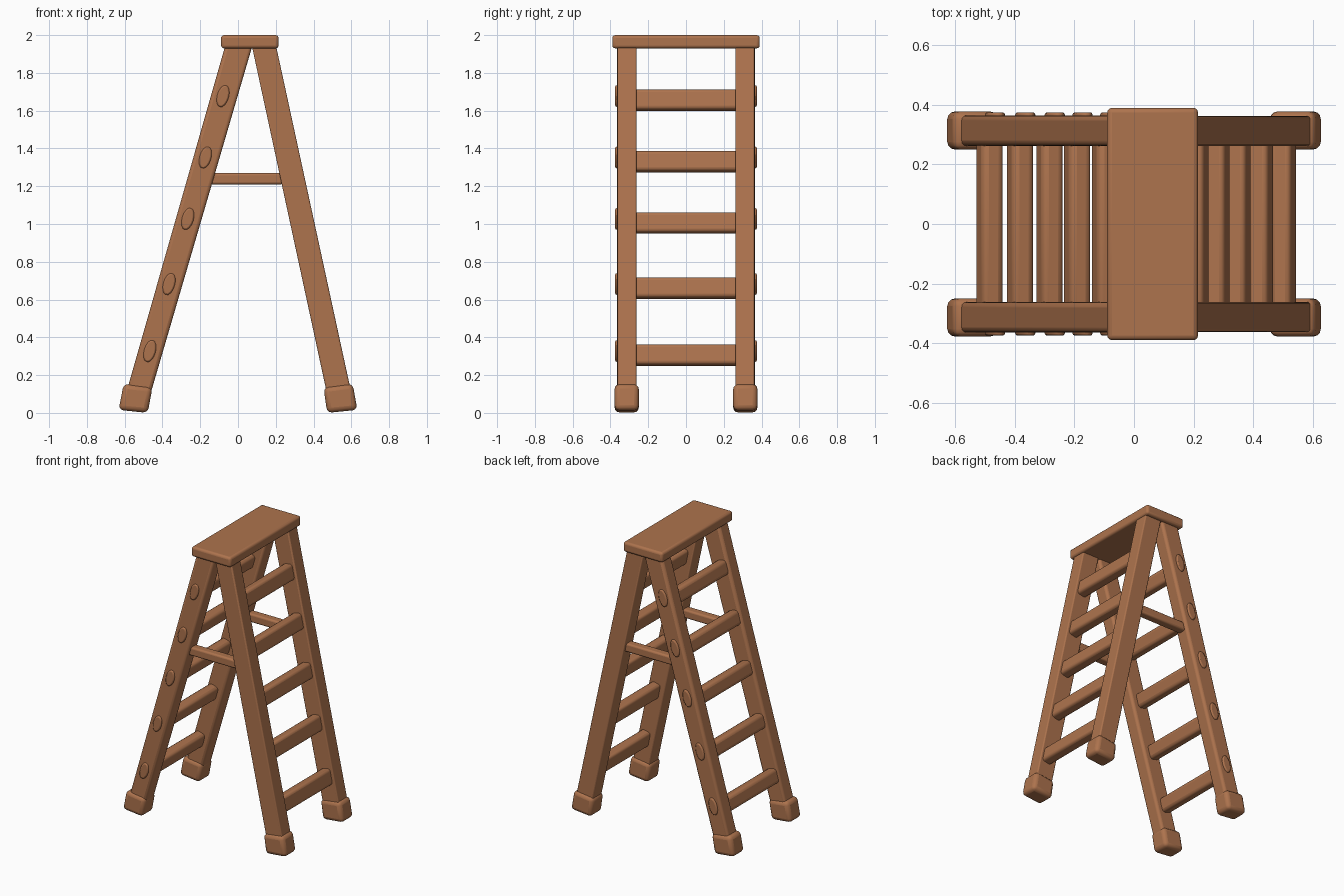
import bpy, bmesh, math

if "Cube" in bpy.data.objects:
    bpy.data.objects.remove(bpy.data.objects["Cube"])

wood = bpy.data.materials.new("warm brown wood")
wood.diffuse_color = (0.42, 0.172, 0.075, 1)
wood.use_nodes = True
wood.node_tree.nodes["Principled BSDF"].inputs["Base Color"].default_value = wood.diffuse_color


def prism(name, pts, y0, y1, bevel, segments=3, mirror=False):
    """Extrude an xz outline along y, round its edges, optionally mirror in y."""
    bm = bmesh.new()
    a = [bm.verts.new((x, y0, z)) for x, z in pts]
    b = [bm.verts.new((x, y1, z)) for x, z in pts]
    n = len(pts)
    bm.faces.new(a)
    bm.faces.new(b[::-1])
    for i in range(n):
        j = (i + 1) % n
        bm.faces.new((a[j], a[i], b[i], b[j]))
    bmesh.ops.recalc_face_normals(bm, faces=bm.faces)
    me = bpy.data.meshes.new(name)
    bm.to_mesh(me)
    bm.free()
    me.materials.append(wood)
    ob = bpy.data.objects.new(name, me)
    bpy.context.collection.objects.link(ob)
    if bevel:
        m = ob.modifiers.new("round", 'BEVEL')
        m.width = bevel
        m.segments = segments
        m.limit_method = 'ANGLE'
        m.angle_limit = math.radians(40)
    if mirror:
        ob.modifiers.new("mirror", 'MIRROR').use_axis = (False, True, False)
    bpy.ops.object.select_all(action='DESELECT')
    ob.select_set(True)
    bpy.context.view_layer.objects.active = ob
    bpy.ops.object.shade_smooth_by_angle(angle=math.radians(35))
    return ob


def tilted(cx, cz, w, h, ang, oval=False):
    """Rectangle or oval outline, leaning by ang from vertical."""
    if oval:
        base = [(w / 2 * math.cos(t), h / 2 * math.sin(t))
                for t in (2 * math.pi * i / 16 for i in range(16))]
    else:
        base = [(-w / 2, -h / 2), (w / 2, -h / 2), (w / 2, h / 2), (-w / 2, h / 2)]
    c, s = math.cos(ang), math.sin(ang)
    return [(cx + u * c + v * s, cz - u * s + v * c) for u, v in base]


# top board
prism("top_board", [(-0.09, 1.93), (0.215, 1.93), (0.215, 2.0), (-0.09, 2.0)],
      -0.39, 0.39, 0.016)

# side rails, one mirrored pair for each leg frame
prism("climbing_rail", [(-0.605, 0.06), (-0.475, 0.06), (0.078, 1.95), (-0.066, 1.95)],
      0.262, 0.365, 0.018, mirror=True)
prism("support_rail", [(0.48, 0.06), (0.61, 0.06), (0.2, 1.95), (0.072, 1.95)],
      0.262, 0.362, 0.008, mirror=True)

# feet
prism("climbing_foot", [(-0.632, 0.016), (-0.478, 0.0), (-0.453, 0.135), (-0.605, 0.155)],
      0.25, 0.378, 0.026, mirror=True)
prism("support_foot", [(0.632, 0.016), (0.472, 0.0), (0.453, 0.135), (0.607, 0.155)],
      0.25, 0.378, 0.026, mirror=True)

# rungs, with oval pegs showing on the outside of the climbing rails
lean_l, lean_r = math.atan(0.285), math.atan(-0.215)
for i, z in enumerate((0.305, 0.66, 1.005, 1.33, 1.655)):
    xl = -0.485 + (z - 0.305) * 0.287
    xr = 0.502 - (z - 0.305) * 0.217
    prism(f"climbing_rung_{i + 1}", tilted(xl, z, 0.075, 0.1, lean_l), -0.29, 0.29, 0.022)
    prism(f"support_rung_{i + 1}", tilted(xr, z, 0.07, 0.108, lean_r), -0.29, 0.29, 0.018)
    prism(f"rung_peg_{i + 1}", tilted(xl + 0.018, z + 0.022, 0.062, 0.12, lean_l, True),
          0.3, 0.375, 0.008, 2, mirror=True)

# spreader bars between the two frames
prism("spreader_bar", [(-0.15, 1.21), (0.24, 1.21), (0.24, 1.27), (-0.135, 1.27)],
      0.283, 0.343, 0.012, mirror=True)
